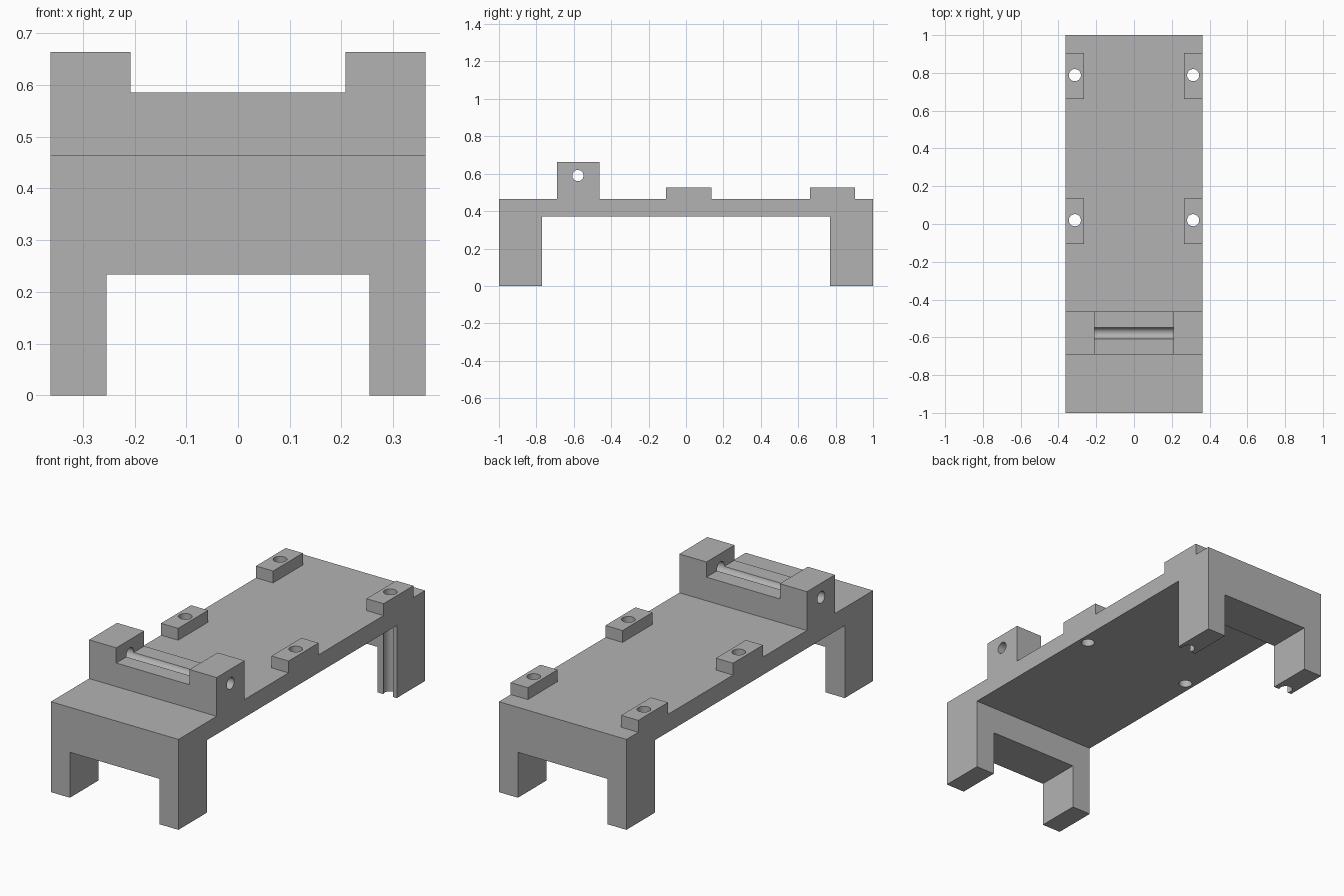
import bpy, bmesh, math
from mathutils import Matrix

if "Cube" in bpy.data.objects:
    bpy.data.objects.remove(bpy.data.objects["Cube"], do_unlink=True)

HALF_W = 0.362
DECK_LOW, DECK_TOP = 0.372, 0.464
PAD_TOP, BRACKET_TOP, EAR_TOP = 0.525, 0.585, 0.663
LEG_Y = 0.77
PADS = [(-0.107, 0.136), (0.663, 0.904)]
BRACKET = (-0.69, -0.463)


def add_object(name, bm):
    bmesh.ops.recalc_face_normals(bm, faces=bm.faces)
    mesh = bpy.data.meshes.new(name)
    bm.to_mesh(mesh)
    bm.free()
    obj = bpy.data.objects.new(name, mesh)
    bpy.context.collection.objects.link(obj)
    return obj


def box(name, x, y, z):
    bm = bmesh.new()
    bmesh.ops.create_cube(bm, size=1)
    for v in bm.verts:
        v.co = [r[0] if c < 0 else r[1] for c, r in zip(v.co, (x, y, z))]
    return add_object(name, bm)


def rod(name, centre, radius, length, turn=Matrix()):
    bm = bmesh.new()
    bmesh.ops.create_cone(bm, cap_ends=True, segments=48, radius1=radius,
                          radius2=radius, depth=length,
                          matrix=Matrix.Translation(centre) @ turn)
    return add_object(name, bm)


def cut(target, cutter):
    mod = target.modifiers.new(cutter.name, 'BOOLEAN')
    mod.operation, mod.solver, mod.object = 'DIFFERENCE', 'EXACT', cutter
    cutter.hide_render = True
    bpy.context.view_layer.objects.active = target
    bpy.ops.object.modifier_apply(modifier=mod.name)
    bpy.data.objects.remove(cutter, do_unlink=True)


# Side profile: legs, deck, bracket and pad steps, extruded across the width
profile = [(-1, 0), (-LEG_Y, 0), (-LEG_Y, DECK_LOW), (LEG_Y, DECK_LOW),
           (LEG_Y, 0), (1, 0), (1, DECK_TOP)]
steps = [(*BRACKET, EAR_TOP)] + [(*p, PAD_TOP) for p in PADS]
for y0, y1, top in reversed(steps):
    profile += [(y1, DECK_TOP), (y1, top), (y0, top), (y0, DECK_TOP)]
profile.append((-1, DECK_TOP))

bm = bmesh.new()
side = bm.faces.new([bm.verts.new((-HALF_W, y, z)) for y, z in profile])
ext = bmesh.ops.extrude_face_region(bm, geom=[side])
bmesh.ops.translate(bm, vec=(2 * HALF_W, 0, 0),
                    verts=[g for g in ext["geom"] if isinstance(g, bmesh.types.BMVert)])
body = add_object("base_frame", bm)

# Openings between legs, between bracket ears and between pads
cut(body, box("leg_opening", (-0.254, 0.254), (-1.1, 1.1), (-0.1, 0.233)))
cut(body, box("ear_gap", (-0.208, 0.208), (-0.8, -0.4), (BRACKET_TOP, 0.8)))
cut(body, box("pad_gap", (-0.265, 0.265), (-0.2, 0.95), (DECK_TOP, 0.8)))

# Vertical screw holes, the rear pair running on down the legs
for x in (-0.313, 0.313):
    for y in (0.02, 0.788):
        cut(body, rod("screw_hole", (x, y, 0.3), 0.032, 1))

# Cross hole through the ears, leaving a groove in the bracket
cut(body, rod("axle_hole", (0, -0.578, 0.59), 0.03, 1,
              Matrix.Rotation(math.pi / 2, 4, 'Y')))

# Plain grey finish
grey = bpy.data.materials.new("plain_grey")
grey.use_nodes = True
colour = (0.45, 0.45, 0.45, 1)
grey.diffuse_color = colour
grey.node_tree.nodes["Principled BSDF"].inputs["Base Color"].default_value = colour
body.data.materials.clear()
body.data.materials.append(grey)

bpy.ops.object.select_all(action='DESELECT')
body.select_set(True)
bpy.context.view_layer.objects.active = body
bpy.ops.object.shade_smooth_by_angle(angle=math.radians(30))
